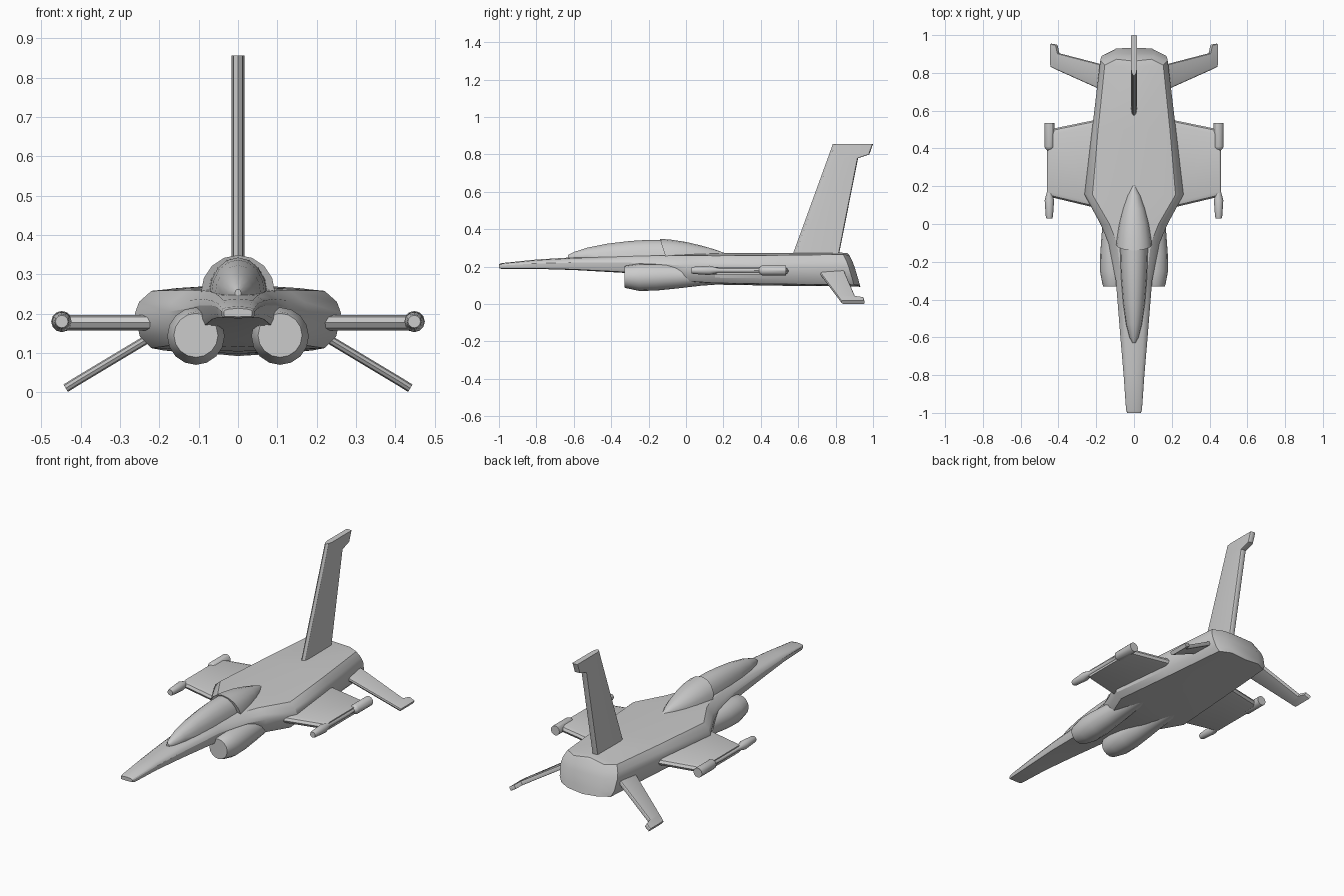
import bpy, bmesh
from math import sin, cos, pi

if "Cube" in bpy.data.objects:
    bpy.data.objects.remove(bpy.data.objects["Cube"])


def loft(name, rings, smooth=True):
    """Skin rings of equal (even) vertex count; both ends closed with strips."""
    bm = bmesh.new()
    n = len(rings[0])
    vs = [[bm.verts.new(p) for p in r] for r in rings]
    for a, b in zip(vs, vs[1:]):
        for i in range(n):
            j = (i + 1) % n
            bm.faces.new((a[i], a[j], b[j], b[i]))
    for r in (vs[0], vs[-1]):
        for i in range(n // 2):
            q = [r[i], r[i + 1], r[n - i - 1], r[(n - i) % n]]
            bm.faces.new(list(dict.fromkeys(q)))
    bmesh.ops.recalc_face_normals(bm, faces=bm.faces)
    me = bpy.data.meshes.new(name)
    bm.to_mesh(me)
    bm.free()
    ob = bpy.data.objects.new(name, me)
    bpy.context.collection.objects.link(ob)
    bpy.ops.object.select_all(action='DESELECT')
    ob.select_set(True)
    bpy.context.view_layer.objects.active = ob
    if smooth:
        bpy.ops.object.shade_smooth_by_angle(angle=pi / 6)
    return ob


def body_ring(y, wt, wm, wb, zb, zt, crown, shear=0.0, squeeze=1.0):
    h = zt - zb
    half = [(0, zt), (wt, zt - crown), (wt + (wm - wt) * .75, zt - .25 * h),
            (wm, zt - .42 * h), (wm - (wm - wb) * .3, zb + .22 * h),
            (wb, zb + .05 * h), (0, zb)]
    pts = half + [(-x, z) for x, z in half[-2:0:-1]]
    return [(x * squeeze, y + shear * max(0, (zt - z) / h) ** .65, z) for x, z in pts]


def blade(name, sections, normal, t, le, te):
    """Flat-sided surface; each section is (x, z, leading y, trailing y)."""
    rings = []
    for x, z, y0, y1 in sections:
        half = [(y0, 0), (y0 + le * .3, .7 * t), (y0 + le, t),
                (y1 - te, t), (y1 - te * .3, .7 * t), (y1, 0)]
        pts = half + [(y, -d) for y, d in half[-2:0:-1]]
        rings.append([(x + normal[0] * d, y, z + normal[1] * d) for y, d in pts])
    return loft(name, rings)


def turned(name, x, stations, n):
    """Round body along y; each station is (y, z, radius)."""
    return loft(name, [[(x + r * sin(2 * pi * i / n), y, z + r * cos(2 * pi * i / n))
                        for i in range(n)] for y, z, r in stations])


def bubble(name, stations, base, n=16):
    """Half-elliptic dome section; each station is (y, half width, top z)."""
    rings = []
    for y, w, zt in stations:
        arc = [(w * sin(2 * pi * i / n), cos(2 * pi * i / n)) for i in range(n)]
        rings.append([(x, y + .03 * (1 - c if y > -.2 and y < -.1 else 0),
                       base + c * ((zt - base) if c > 0 else .02)) for x, c in arc])
    return loft(name, rings)


# fuselage from nose to tail, ending in a raked rounded rear face
loft("fuselage", [
    body_ring(-1.0, .026, .036, .034, .192, .214, .003),
    body_ring(-.985, .03, .042, .04, .188, .219, .003),
    body_ring(-.8, .037, .055, .05, .188, .238, .004),
    body_ring(-.6, .048, .072, .066, .182, .250, .005),
    body_ring(-.3, .065, .096, .085, .165, .262, .006),
    body_ring(-.1, .09, .135, .11, .135, .267, .008),
    body_ring(0, .13, .178, .15, .115, .270, .010),
    body_ring(.155, .22, .262, .22, .104, .272, .014),
    body_ring(.5, .19, .222, .19, .098, .273, .012),
    body_ring(.83, .155, .178, .155, .094, .275, .010, .07),
    body_ring(.862, .155, .178, .155, .092, .272, .010, .07, .6)])

# canopy glass and the larger fairing behind it
bubble("canopy", [(-.63, .008, .262), (-.6, .024, .278), (-.53, .042, .301),
                  (-.42, .058, .323), (-.3, .068, .337), (-.205, .073, .343),
                  (-.08, .076, .343)], .25)
bubble("canopy_fairing", [(-.14, .094, .349), (-.08, .092, .344), (0, .08, .332),
                          (.08, .06, .313), (.15, .036, .293), (.21, .006, .272)], .255)

# vertical fin with a hooked tip
blade("tail_fin", [(0, .25, .565, .815), (0, .78, .758, .92),
                   (0, .80, .765, .98), (0, .856, .785, 1.0)], (1, 0), .016, .04, .004)

for s, side in ((1, "right"), (-1, "left")):
    # intake barrels blending into the belly
    turned(side + "_intake", s * .107,
           [(-.33, .145, .056), (-.32, .145, .060), (-.25, .143, .073), (-.16, .144, .072),
            (-.05, .147, .064), (.08, .150, .052), (.25, .152, .042)], 16)
    # stub wing
    blade(side + "_wing", [(s * .12, .177, .07, .57), (s * .2, .177, .085, .552),
                           (s * .452, .177, .145, .50)], (0, 1), .02, .028, .028)
    # wingtip launcher: front pod, rod, rear pod
    turned(side + "_tip_pod", s * .448,
           [(.03, .18, .016), (.04, .18, .019), (.125, .18, .025), (.175, .18, .012),
            (.39, .18, .012), (.40, .18, .023), (.41, .18, .027), (.535, .18, .027)], 12)
    # drooping tail planes with hooked tips
    blade(side + "_tail_plane", [(s * .15, .184, .70, .84), (s * .40, .034, .812, .905),
                                 (s * .41, .028, .816, .95), (s * .438, .0105, .83, .955)],
          (s * .514, .857), .011, .012, .004)
